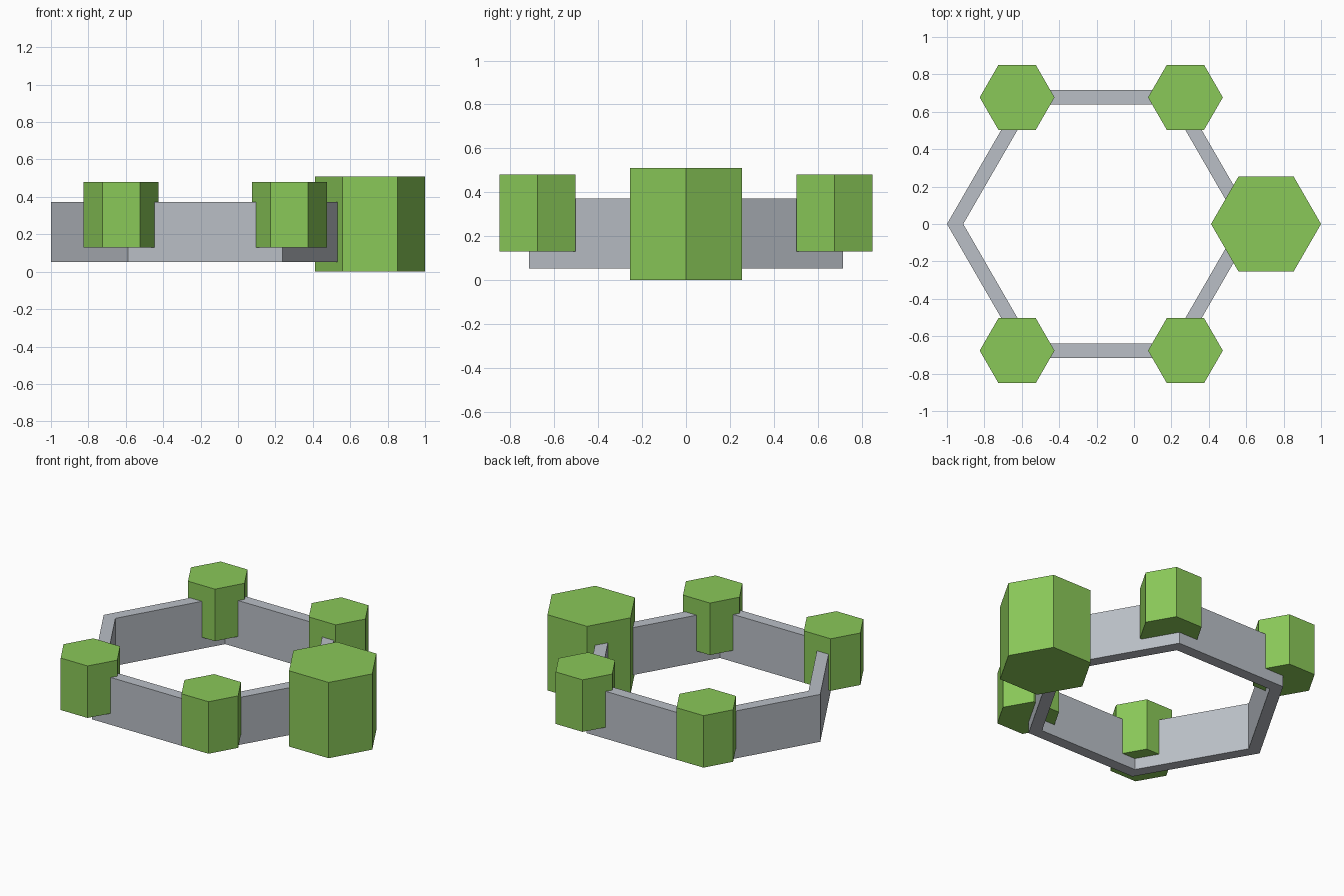
import bpy
import bmesh
import math

old = bpy.data.objects.get("Cube")
if old:
    bpy.data.objects.remove(old, do_unlink=True)


def make_material(name, rgb):
    mat = bpy.data.materials.new(name)
    mat.use_nodes = True
    mat.diffuse_color = (*rgb, 1)
    mat.node_tree.nodes["Principled BSDF"].inputs["Base Color"].default_value = (*rgb, 1)
    return mat


green = make_material("leaf green", (0.254, 0.578, 0.098))
grey = make_material("light grey", (0.491, 0.521, 0.565))


def add_object(name, bm, mat, location):
    bmesh.ops.recalc_face_normals(bm, faces=bm.faces)
    mesh = bpy.data.meshes.new(name)
    bm.to_mesh(mesh)
    bm.free()
    mesh.materials.append(mat)
    obj = bpy.data.objects.new(name, mesh)
    obj.location = location
    bpy.context.collection.objects.link(obj)
    return obj


def hex_loop(bm, radius, z):
    """Six vertices with a corner pointing along +x."""
    angles = [math.radians(60 * i) for i in range(6)]
    return [bm.verts.new((radius * math.cos(a), radius * math.sin(a), z)) for a in angles]


def bridge(bm, a, b):
    for i in range(6):
        j = (i + 1) % 6
        bm.faces.new((a[i], a[j], b[j], b[i]))


def hex_pillar(name, x, y, radius, z0, z1):
    bm = bmesh.new()
    low, high = hex_loop(bm, radius, 0), hex_loop(bm, radius, z1 - z0)
    bridge(bm, low, high)
    bm.faces.new(low)
    bm.faces.new(high)
    return add_object(name, bm, green, (x, y, z0))


def hex_wall(name, x, outer, inner, z0, z1):
    bm = bmesh.new()
    h = z1 - z0
    loops = [hex_loop(bm, r, z) for r, z in ((outer, 0), (outer, h), (inner, h), (inner, 0))]
    for i in range(4):
        bridge(bm, loops[i], loops[(i + 1) % 4])
    return add_object(name, bm, grey, (x, 0, z0))


# Hexagonal ring wall
hex_wall("ring_wall", -0.174, 0.826, 0.739, 0.053, 0.372)

# Large pillar standing on the ground at the right corner
hex_pillar("large_pillar", 0.706, 0, 0.294, 0, 0.51)

# Four small pillars hung on the other corners
for x, end in ((-0.625, "west"), (0.275, "east")):
    for y, side in ((-0.677, "front"), (0.677, "back")):
        hex_pillar(f"small_pillar_{side}_{end}", x, y, 0.2, 0.13, 0.48)
